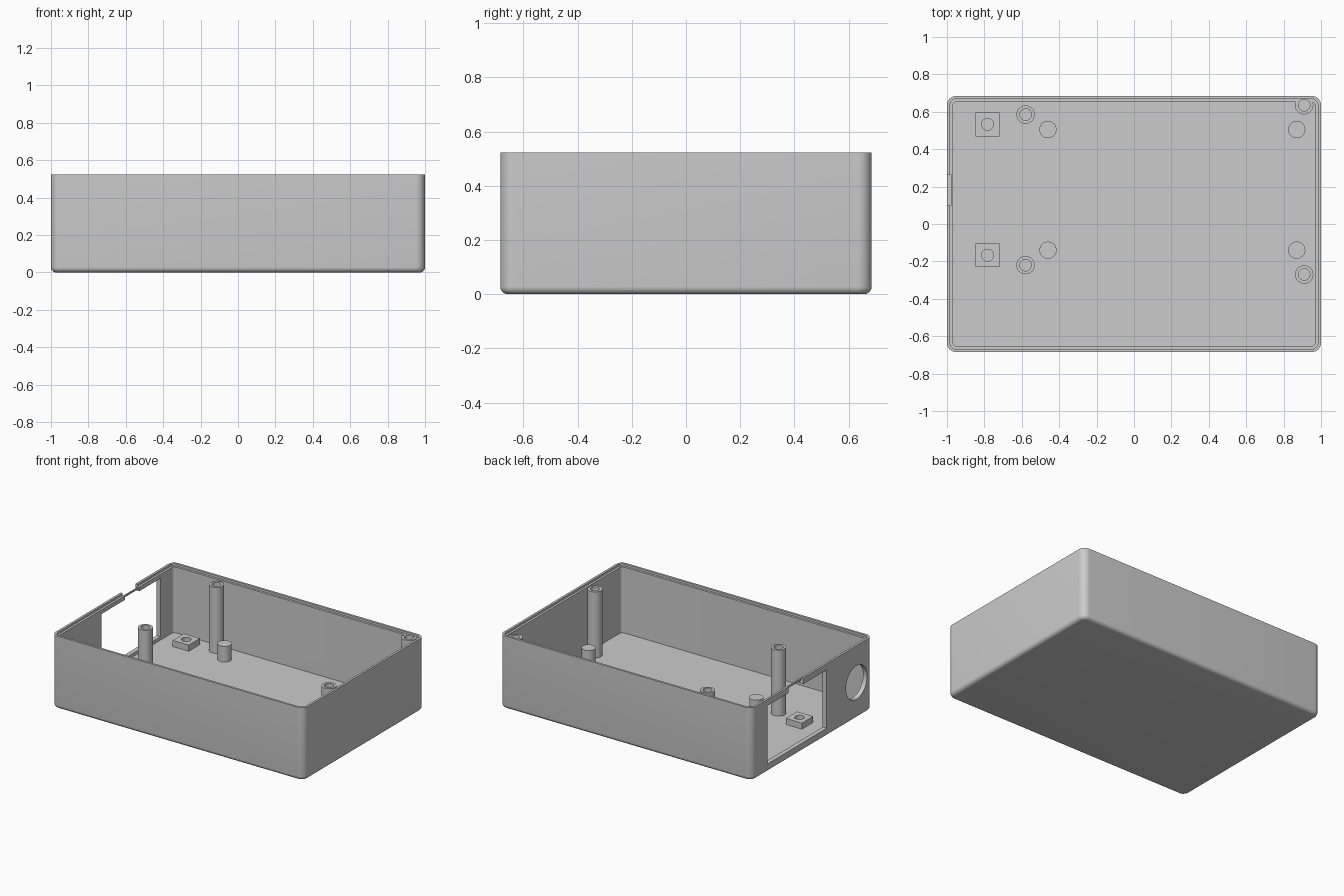
import bpy, bmesh
from mathutils import Matrix, Vector

cube = bpy.data.objects.get("Cube")
if cube:
    bpy.data.objects.remove(cube, do_unlink=True)

HALF_X, HALF_Y, TOP = 1.0, 0.685, 0.523
FLOOR, LEDGE = 0.036, 0.508

grey = bpy.data.materials.new("plastic grey")
grey.use_nodes = True
grey.diffuse_color = (0.6, 0.6, 0.6, 1)
grey.node_tree.nodes["Principled BSDF"].inputs["Base Color"].default_value = (0.6, 0.6, 0.6, 1)


def finish(name, bm):
    bmesh.ops.recalc_face_normals(bm, faces=bm.faces)
    mesh = bpy.data.meshes.new(name)
    bm.to_mesh(mesh)
    bm.free()
    mesh.materials.append(grey)
    obj = bpy.data.objects.new(name, mesh)
    bpy.context.collection.objects.link(obj)
    return obj


def box(name, low, high, corner=0, bottom=0):
    """Box between two points, with optional rounded uprights and bottom rim."""
    low, high = Vector(low), Vector(high)
    bm = bmesh.new()
    bmesh.ops.create_cube(bm, size=1)
    for v in bm.verts:
        v.co = [low[i] if v.co[i] < 0 else high[i] for i in range(3)]
    if corner:
        uprights = [e for e in bm.edges
                    if abs(e.verts[0].co.z - e.verts[1].co.z) > 0.01]
        bmesh.ops.bevel(bm, geom=uprights, offset=corner, segments=8,
                        profile=0.5, affect='EDGES')
    if bottom:
        rim = [e for e in bm.edges if all(v.co.z < low.z + 0.001 for v in e.verts)]
        bmesh.ops.bevel(bm, geom=rim, offset=bottom, segments=6,
                        profile=0.5, affect='EDGES')
    return finish(name, bm)


def cylinder(name, x, y, z0, z1, radius, sides=32):
    bm = bmesh.new()
    bmesh.ops.create_cone(bm, cap_ends=True, segments=sides, radius1=radius,
                          radius2=radius, depth=z1 - z0,
                          matrix=Matrix.Translation((x, y, (z0 + z1) / 2)))
    return finish(name, bm)


def cut(obj, *cutters):
    """Subtract each cutter, then discard it."""
    for cutter in cutters:
        mod = obj.modifiers.new("cut", 'BOOLEAN')
        mod.operation = 'DIFFERENCE'
        mod.solver = 'EXACT'
        mod.object = cutter
        bpy.context.view_layer.update()
        result = obj.evaluated_get(bpy.context.evaluated_depsgraph_get())
        mesh = bpy.data.meshes.new_from_object(result)
        obj.modifiers.clear()
        obj.data = mesh
        bpy.data.objects.remove(cutter, do_unlink=True)


def smooth(obj):
    bpy.ops.object.select_all(action='DESELECT')
    obj.select_set(True)
    bpy.context.view_layer.objects.active = obj
    bpy.ops.object.shade_smooth_by_angle(angle=0.6)


def cavity(name, wall, z0, corner):
    x, y = HALF_X - wall, HALF_Y - wall
    return box(name, (-x, -y, z0), (x, y, 0.8), corner)


# Open tray with a stepped rim
shell = box("case_shell", (-HALF_X, -HALF_Y, 0), (HALF_X, HALF_Y, TOP), 0.05, 0.028)
cut(shell, cavity("inside_cutter", 0.032, FLOOR, 0.02),
    cavity("rim_cutter", 0.016, LEDGE, 0.034))

# Panel window, rim notch and round port in the right wall
port = cylinder("port_cutter", 0, 0, -0.1, 0.1, 0.12, 48)
port.data.transform(Matrix.Translation((-HALF_X, -0.503, 0.26)) @ Matrix.Rotation(1.5707963, 4, 'Y'))
cut(shell,
    box("window_cutter", (-1.1, -0.165, 0.06), (-0.9, 0.505, 0.478)),
    box("notch_cutter", (-1.1, 0.1, 0.46), (-0.9, 0.265, 0.497)),
    box("rim_notch_cutter", (-1.1, 0.1, 0.48), (-0.978, 0.265, 0.6)),
    port)

# Tall screw posts with blind holes
for i, (x, y) in enumerate([(-0.58, 0.585), (-0.58, -0.22), (0.91, 0.635), (0.91, -0.27)]):
    post = cylinder(f"screw_post_{i + 1}", x, y, FLOOR - 0.01, LEDGE + 0.001, 0.049)
    cut(post, cylinder("hole_cutter", x, y, 0.2, 0.7, 0.031))
    smooth(post)
    if y > 0.6:
        cut(shell, cylinder("hole_cutter", x, y, 0.2, 0.7, 0.031))
smooth(shell)

# Short support pegs
for side, x in (("right", -0.46), ("left", 0.87)):
    for end, y in (("back", 0.505), ("front", -0.14)):
        smooth(cylinder(f"support_peg_{side}_{end}", x, y, FLOOR - 0.01, 0.148, 0.046))

# Low square pads with screw holes
for end, y in (("back", 0.533), ("front", -0.167)):
    pad = box(f"square_pad_{end}", (-0.847, y - 0.064, FLOOR - 0.01), (-0.719, y + 0.064, 0.08))
    cut(pad, cylinder("hole_cutter", -0.783, y, FLOOR, 0.2, 0.032))
    smooth(pad)
